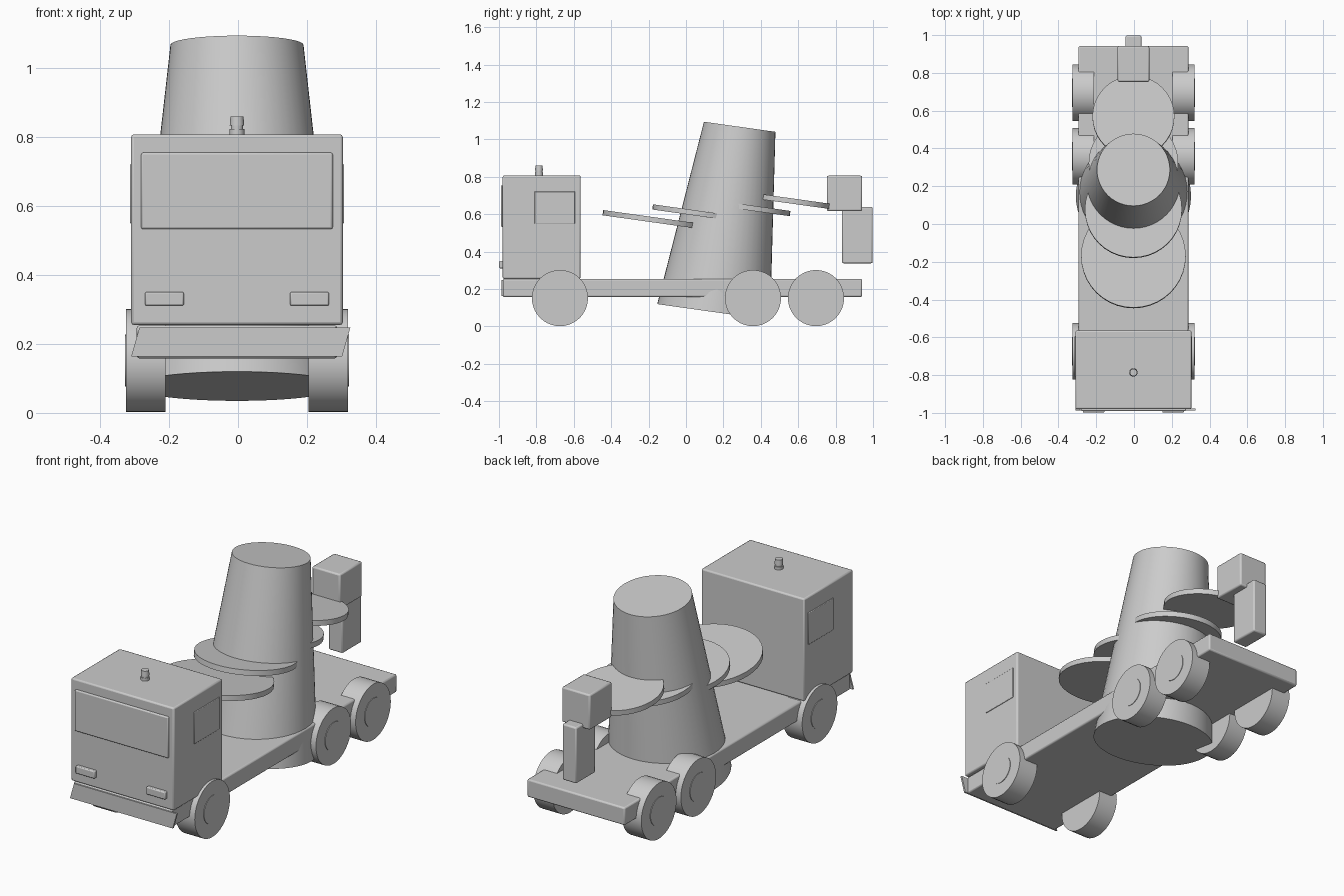
import bpy, bmesh, math
from mathutils import Matrix, Vector

if "Cube" in bpy.data.objects:
    bpy.data.objects.remove(bpy.data.objects["Cube"])

CX = -0.003                      # body centre line
TILT = math.radians(8)           # lean of drum and spiral blades


def finish(name, bm):
    bmesh.ops.recalc_face_normals(bm, faces=bm.faces)
    mesh = bpy.data.meshes.new(name)
    bm.to_mesh(mesh)
    bm.free()
    ob = bpy.data.objects.new(name, mesh)
    bpy.context.collection.objects.link(ob)
    return ob


def smooth(ob):
    bpy.ops.object.select_all(action='DESELECT')
    ob.select_set(True)
    bpy.context.view_layer.objects.active = ob
    bpy.ops.object.shade_smooth_by_angle(angle=math.radians(35))


def box(name, x, y, z, bevel=0.008):
    """Bevelled box from (min, max) ranges."""
    bm = bmesh.new()
    size = [r[1] - r[0] for r in (x, y, z)]
    mid = [(r[0] + r[1]) / 2 for r in (x, y, z)]
    bmesh.ops.create_cube(bm, size=1, matrix=Matrix.Translation(mid) @ Matrix.Diagonal((*size, 1)))
    ob = finish(name, bm)
    if bevel:
        mod = ob.modifiers.new("bevel", 'BEVEL')
        mod.width, mod.segments = bevel, 2
    smooth(ob)
    return ob


def cone(name, r1, r2, depth, loc, rot=Matrix(), sides=40):
    """Capped cone or cylinder centred on loc."""
    bm = bmesh.new()
    bmesh.ops.create_cone(bm, cap_ends=True, segments=sides, radius1=r1, radius2=r2,
                          depth=depth, matrix=Matrix.Translation(loc) @ rot)
    ob = finish(name, bm)
    smooth(ob)
    return ob


def wide(half):
    return (CX - half, CX + half)


# Chassis and cab
box("chassis", wide(0.291), (-0.98, 0.942), (0.158, 0.254))
box("cab", wide(0.307), (-0.98, -0.564), (0.255, 0.808))
box("windscreen", wide(0.278), (-0.99, -0.97), (0.533, 0.755), 0.006)

# Slanted bumper plate: a sheared thin box
bumper = box("bumper", (-0.298, 0.314), (-0.987, -0.977), (0.163, 0.248), 0)
for v in bumper.data.vertices:
    v.co.x += 0.012 if v.co.z > 0.2 else -0.012

# Paired headlights, side windows and wheels
across = Matrix.Rotation(math.pi / 2, 4, 'Y')
for side, label in ((-1, "left"), (1, "right")):
    def span(a, b):
        return tuple(sorted((CX + side * a, CX + side * b)))
    box(f"{label}_headlight", span(0.154, 0.267), (-0.999, -0.97), (0.311, 0.351), 0.005)
    box(f"{label}_side_window", span(0.29, 0.311), (-0.81, -0.594), (0.55, 0.722), 0.003)
    for pos, y in (("front", -0.674), ("middle", 0.358), ("rear", 0.695)):
        cone(f"{label}_{pos}_wheel", 0.15, 0.15, 0.114,
             (CX + side * 0.265, y, 0.152), across)
        cone(f"{label}_{pos}_hub", 0.075, 0.075, 0.02,
             (CX + side * 0.315, y, 0.152), across)

# Roof beacon
cone("beacon_base", 0.022, 0.022, 0.02, (CX, -0.786, 0.814), sides=20)
cone("beacon_stem", 0.018, 0.018, 0.02, (CX, -0.786, 0.83), sides=20)
cone("beacon_lamp", 0.021, 0.019, 0.026, (CX, -0.786, 0.847), sides=20)

# Leaning drum
lean = Matrix.Rotation(-TILT, 4, 'X')
cone("drum", 0.305, 0.193, 1.0, (CX, 0.2175, 0.5725), lean, 48)

# Four blade discs stepping up through the drum
for i in range(4):
    r = 0.277 - 0.02 * i
    cone(f"drum_blade_{i + 1}", r, r, 0.028,
         (CX, -0.17 + 0.246 * i, 0.57 + 0.0335 * i), lean)

# Discharge hopper and chute at the rear
box("hopper", wide(0.084), (0.753, 0.942), (0.617, 0.806))
box("chute", wide(0.042), (0.834, 0.998), (0.338, 0.64))
